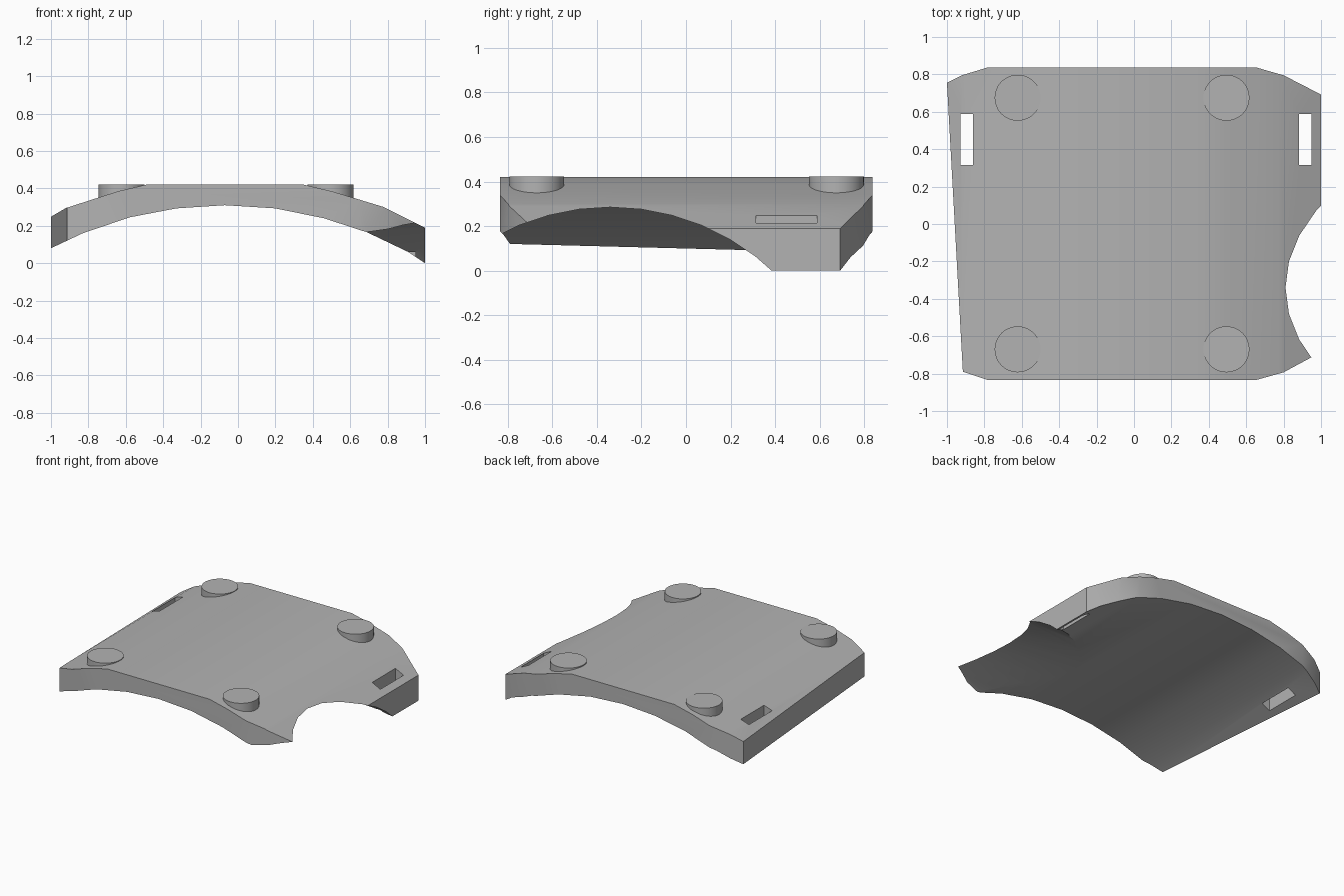
import bpy, bmesh, math
from mathutils import Matrix, Vector

cube = bpy.data.objects.get("Cube")
if cube:
    bpy.data.objects.remove(cube, do_unlink=True)

grey = bpy.data.materials.new("plain grey")
grey.use_nodes = True
colour = (0.45, 0.45, 0.45, 1)
grey.diffuse_color = colour
grey.node_tree.nodes["Principled BSDF"].inputs["Base Color"].default_value = colour


def add_object(name, bm):
    bmesh.ops.recalc_face_normals(bm, faces=bm.faces)
    mesh = bpy.data.meshes.new(name)
    bm.to_mesh(mesh)
    bm.free()
    mesh.materials.append(grey)
    obj = bpy.data.objects.new(name, mesh)
    bpy.context.collection.objects.link(obj)
    return obj


def prism(name, points, direction):
    """Extrude a closed outline along a direction."""
    bm = bmesh.new()
    face = bm.faces.new([bm.verts.new(p) for p in points])
    ext = bmesh.ops.extrude_face_region(bm, geom=[face])
    verts = [v for v in ext["geom"] if isinstance(v, bmesh.types.BMVert)]
    bmesh.ops.translate(bm, verts=verts, vec=Vector(direction))
    return add_object(name, bm)


def cylinder(name, centre, radius, depth, sides, rotation=Matrix()):
    bm = bmesh.new()
    bmesh.ops.create_cone(bm, cap_ends=True, segments=sides, radius1=radius,
                          radius2=radius, depth=depth,
                          matrix=Matrix.Translation(centre) @ rotation)
    return add_object(name, bm)


def activate(obj):
    bpy.ops.object.select_all(action='DESELECT')
    obj.select_set(True)
    bpy.context.view_layer.objects.active = obj


def cut(target, cutter, operation='DIFFERENCE'):
    activate(target)
    mod = target.modifiers.new("cut", 'BOOLEAN')
    mod.operation, mod.solver, mod.object = operation, 'EXACT', cutter
    bpy.ops.object.modifier_apply(modifier=mod.name)
    bpy.data.objects.remove(cutter, do_unlink=True)


# Curved plate: arched cross-section swept front to back
top = [(-1.1, 0.19), (-0.92, 0.295), (-0.64, 0.385), (-0.49, 0.42), (0.35, 0.42),
       (0.5, 0.385), (0.78, 0.3), (0.96, 0.21), (1.08, 0.15)]
bottom = [(1.08, -0.053), (0.91, 0.06), (0.69, 0.165), (0.46, 0.24), (0.2, 0.293),
          (-0.07, 0.31), (-0.33, 0.293), (-0.58, 0.245), (-0.83, 0.16), (-1.1, 0.033)]
plate = prism("curved_plate", [(x, -1, z) for x, z in top + bottom], (0, 2, 0))

# Plan outline with clipped corners and a slightly slanted left edge
outline = [(-1, 0.755), (-0.92, 0.795), (-0.78, 0.838), (0.65, 0.838), (0.8, 0.795),
           (1, 0.692), (1, -0.685), (0.8, -0.793), (0.65, -0.835), (-0.78, -0.835),
           (-0.915, -0.79)]
cut(plate, prism("outline_cutter", [(x, y, -0.5) for x, y in outline], (0, 0, 1.5)),
    'INTERSECT')

# Scooped edge, cut by a wide round bar from below
radius, crest = 1.07, 0.285
cut(plate, cylinder("scoop_cutter", (0.8, -0.34, crest - radius), radius, 1.4, 48,
                    Matrix.Rotation(math.pi / 2, 4, 'Y')))

# Strap slots
for x0, x1 in ((-0.928, -0.862), (0.883, 0.95)):
    corners = [(x0, 0.315), (x1, 0.315), (x1, 0.588), (x0, 0.588)]
    cut(plate, prism("slot_cutter", [(x, y, -0.5) for x, y in corners], (0, 0, 1.5)))

# Round mounting pads standing level with the crown
pads = []
for side, x in (("right", -0.622), ("left", 0.494)):
    for end, y in (("front", -0.67), ("back", 0.675)):
        pads.append(cylinder(f"{end}_{side}_pad", (x, y, 0.362), 0.123, 0.12, 48))

for obj in [plate] + pads:
    activate(obj)
    bpy.ops.object.shade_smooth_by_angle(angle=math.radians(30))
